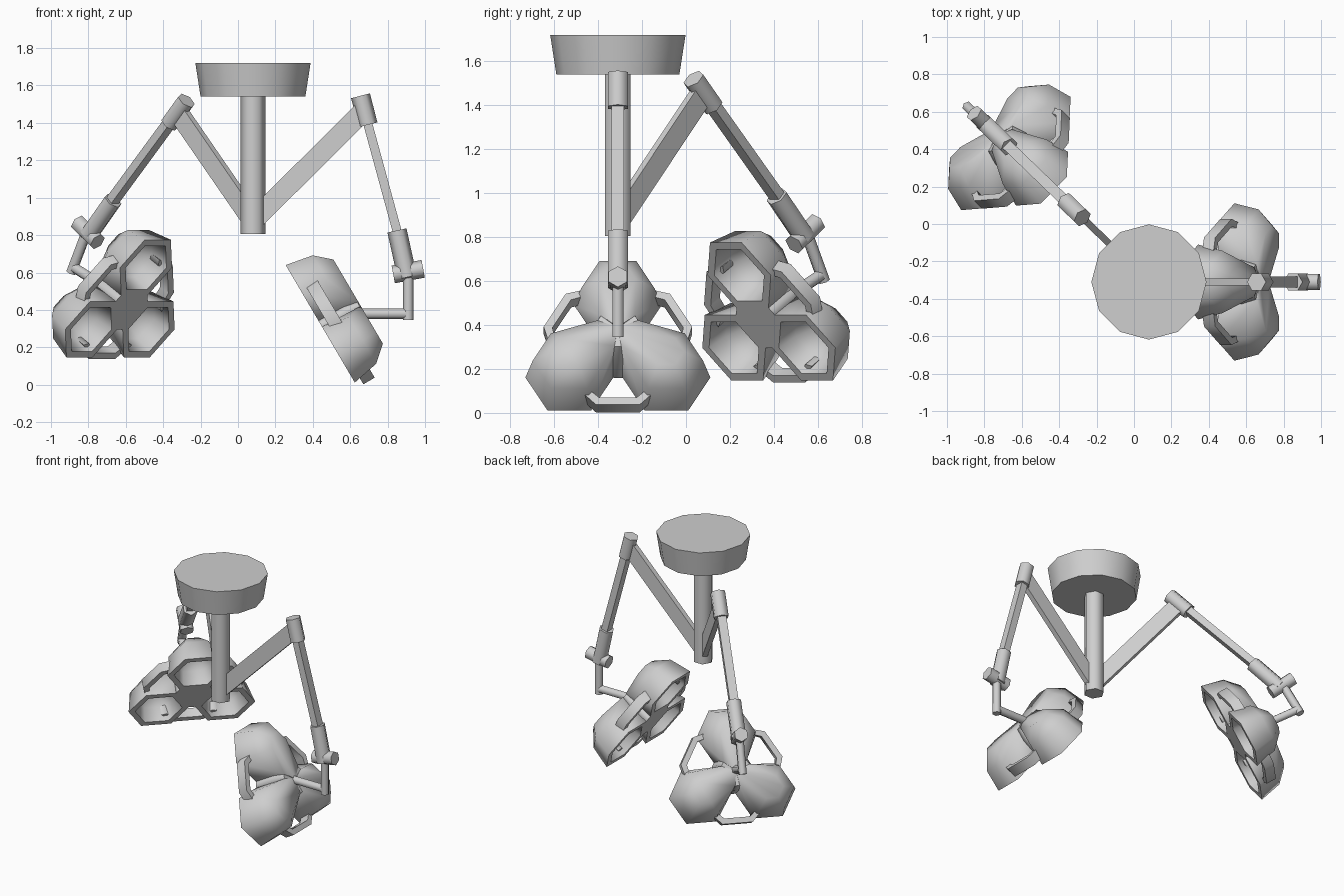
import bpy, bmesh, math
from mathutils import Matrix, Vector

cube = bpy.data.objects.get("Cube")
if cube:
    bpy.data.objects.remove(cube, do_unlink=True)

# One grey for the whole fixture
grey = bpy.data.materials.new("light_grey")
grey.use_nodes = True
colour = (0.62, 0.62, 0.62, 1)
grey.diffuse_color = colour
grey.node_tree.nodes["Principled BSDF"].inputs["Base Color"].default_value = colour

POLE = Matrix.Translation((0.08, -0.31, 0))


def finish(name, bm, matrix):
    """Turn a bmesh into a shaded object placed by a matrix."""
    bmesh.ops.recalc_face_normals(bm, faces=bm.faces[:])
    mesh = bpy.data.meshes.new(name)
    bm.to_mesh(mesh)
    bm.free()
    mesh.transform(matrix)
    if matrix.determinant() < 0:
        mesh.flip_normals()
    mesh.materials.append(grey)
    obj = bpy.data.objects.new(name, mesh)
    bpy.context.collection.objects.link(obj)
    bpy.ops.object.select_all(action='DESELECT')
    obj.select_set(True)
    bpy.context.view_layer.objects.active = obj
    bpy.ops.object.shade_smooth_by_angle(angle=math.radians(65))


def skin(bm, rings):
    """Join neighbouring rings of vertices with quads."""
    for low, high in zip(rings, rings[1:]):
        n = len(low)
        for i in range(n):
            j = (i + 1) % n
            bm.faces.new((low[i], low[j], high[j], high[i]))


def loft(name, rings, matrix):
    bm = bmesh.new()
    rings = [[bm.verts.new(p) for p in ring] for ring in rings]
    skin(bm, rings)
    bm.faces.new(rings[0])
    bm.faces.new(rings[-1])
    finish(name, bm, matrix)


def polygon(r, sides=6):
    return [(r * math.cos(math.tau * i / sides), r * math.sin(math.tau * i / sides))
            for i in range(sides)]


def rectangle(w, t):
    return [(w / 2, t / 2), (-w / 2, t / 2), (-w / 2, -t / 2), (w / 2, -t / 2)]


def bar(name, a, b, section, matrix, end_section=None):
    """Bar between two (reach, height) points in the arm's vertical plane."""
    a, b = Vector((a[0], 0, a[1])), Vector((b[0], 0, b[1]))
    across = Vector((0, 1, 0))
    side = across.cross((b - a).normalized())
    rings = [[p + side * x + across * y for x, y in sec]
             for p, sec in ((a, section), (b, end_section or section))]
    loft(name, rings, matrix)


def turned(points, angle):
    c, s = math.cos(angle), math.sin(angle)
    return [(x * c - y * s, x * s + y * c, z) for x, y, z in points]


def hex_ring(r, depth, offset=0.255):
    return [(x, y + offset, depth) for x, y in polygon(r)]


def hub_ring(r, depth):
    angles = [math.radians(a + d) for a in (30, 150, 270) for d in (-9, 9)]
    return [(r * math.cos(a), r * math.sin(a), depth) for a in angles]


def lobe(name, angle, matrix):
    """Domed hexagonal pod with a hollow reflector bowl."""
    bm = bmesh.new()

    def add(points):
        return [bm.verts.new(p) for p in turned(points, angle)]

    rim = add(hex_ring(0.2, 0))
    add(hex_ring(0.167, 0.15) + hex_ring(0.08, 0.235))
    add(hub_ring(0.1, 0.235)[1:3] + [(0, 0, 0.235)])
    bmesh.ops.convex_hull(bm, input=bm.verts[:])
    front = [f for f in bm.faces if all(abs(v.co.z) < 1e-5 for v in f.verts)]
    bmesh.ops.delete(bm, geom=front, context='FACES_ONLY')
    inner_edges = [e for e in bm.edges if not e.link_faces]
    bmesh.ops.delete(bm, geom=inner_edges, context='EDGES')
    loose = [v for v in bm.verts if not v.link_faces and v not in rim]
    bmesh.ops.delete(bm, geom=loose, context='VERTS')
    bowl = [add(hex_ring(r, d)) for r, d in ((0.157, 0), (0.135, 0.1), (0.07, 0.18))]
    skin(bm, [rim] + bowl)
    bm.faces.new(bowl[-1])
    finish(name, bm, matrix)


def lamp_head(side, matrix, reach, height):
    # Head axes: sideways, up the lamp face, and depth towards its back
    up, back = Vector((-0.507, 0, 0.862)), Vector((0.862, 0, 0.507))
    frame = Matrix((Vector((0, 1, 0)), up, back)).transposed().to_4x4()
    m = matrix @ Matrix.Translation((reach, 0, height)) @ frame
    loft(side + "_head_hub", [hub_ring(0.131, 0), hub_ring(0.125, 0.15), hub_ring(0.1, 0.23)], m)
    path = [((-0.185, -0.245), (-0.15, -0.235)), ((-0.1, -0.332), (-0.085, -0.295)),
            ((0.1, -0.332), (0.085, -0.295)), ((0.185, -0.245), (0.15, -0.235))]
    for i in range(3):
        angle = math.tau * i / 3
        lobe(f"{side}_lamp_pod_{i + 1}", angle, m)
        rings = [turned([(*o, 0.035), (*o, 0.105), (*n, 0.105), (*n, 0.035)], angle)
                 for o, n in path]
        loft(f"{side}_grab_handle_{i + 1}", rings, m)


def lamp_arm(side, azimuth, elbow, forearm, wrist, cross, drop, stub, head):
    m = POLE @ Matrix.Rotation(math.radians(azimuth), 4, 'Z')
    joint = polygon(0.052)
    rod = polygon(0.029)
    middle = [(a + b) / 2 for a, b in zip(*elbow)]
    bar(side + "_upper_arm", (0, 0.875), middle, rectangle(0.108, 0.036), m)
    bar(side + "_elbow_joint", *elbow, joint, m)
    bar(side + "_forearm", *forearm, rectangle(0.048, 0.058), m)
    bar(side + "_wrist_sleeve", *wrist, joint, m)
    bar(side + "_wrist_pivot", *cross, polygon(0.048), m)
    bar(side + "_drop_rod", *drop, rod, m)
    bar(side + "_head_rod", *stub, rod, m)
    lamp_head(side, m, *head)


# Ceiling mount and central pole
bar("ceiling_mount", (0, 1.54), (0, 1.72), polygon(0.28, 12), POLE, polygon(0.308, 12))
bar("central_pole", (0, 0.805), (0, 1.56), polygon(0.067), POLE)

# Two jointed arms, each carrying a three-pod lamp
lamp_arm("left", 0,
         elbow=((0.575, 1.545), (0.615, 1.39)),
         forearm=((0.61, 1.41), (0.79, 0.75)),
         wrist=((0.77, 0.825), (0.825, 0.575)),
         cross=((0.75, 0.59), (0.91, 0.62)),
         drop=((0.83, 0.6), (0.83, 0.345)),
         stub=((0.83, 0.38), (0.55, 0.38)),
         head=(0.392, 0.271))
lamp_arm("right", 136,
         elbow=((0.495, 1.52), (0.62, 1.395)),
         forearm=((0.6, 1.42), (1.1, 0.93)),
         wrist=((1.04, 0.985), (1.22, 0.8)),
         cross=((1.155, 0.765), (1.3, 0.865)),
         drop=((1.24, 0.81), (1.35, 0.6)),
         stub=((1.335, 0.63), (1.08, 0.51)),
         head=(0.924, 0.406))
